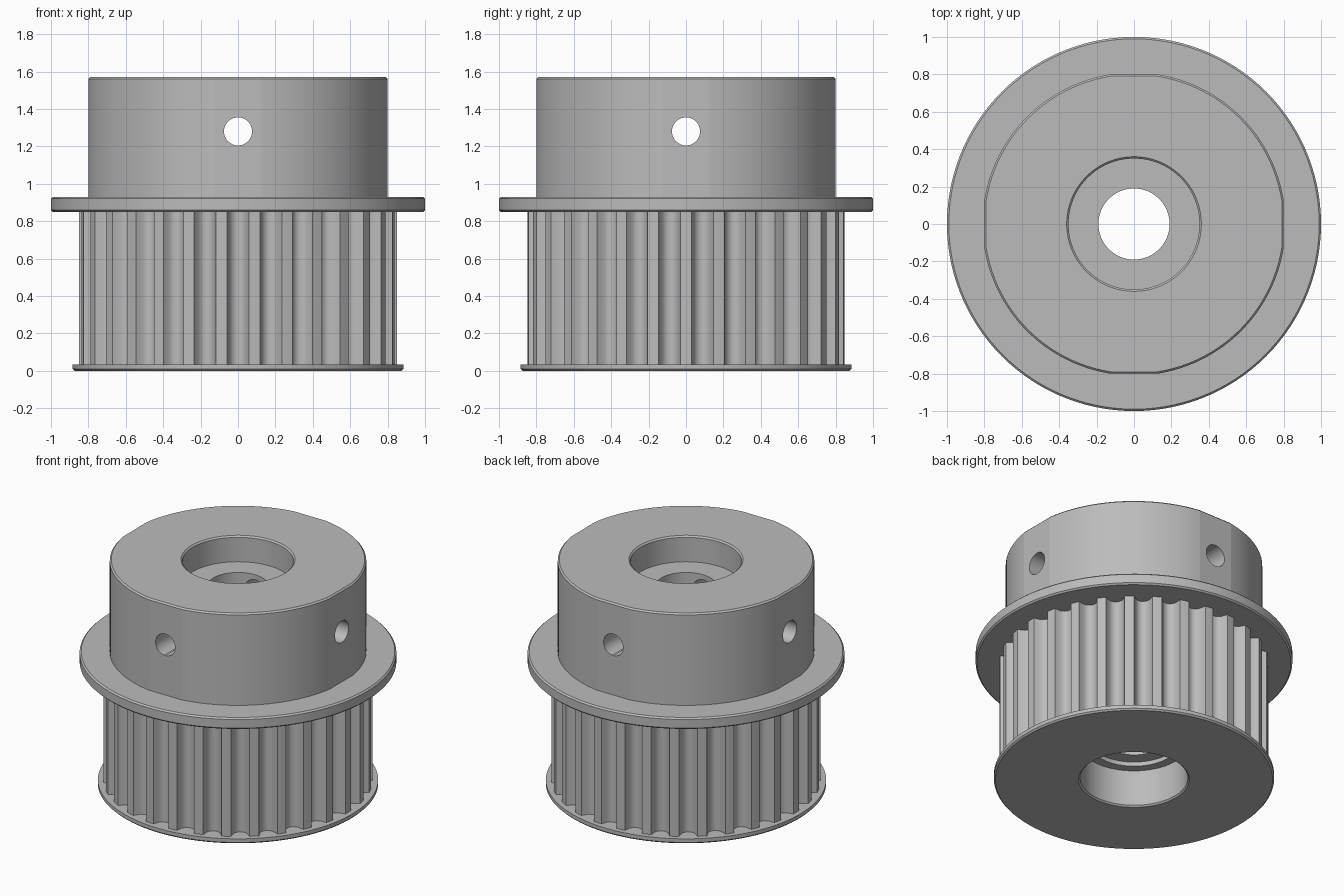
import bpy, bmesh, math

cube = bpy.data.objects.get("Cube")
if cube:
    bpy.data.objects.remove(cube, do_unlink=True)

# Single machined-metal colour
metal = bpy.data.materials.new("grey_metal")
metal.use_nodes = True
GREY = (0.5, 0.5, 0.5, 1.0)
metal.diffuse_color = GREY
metal.node_tree.nodes["Principled BSDF"].inputs["Base Color"].default_value = GREY

TEETH = 30
PITCH = 360 / TEETH
HUB_R, FLAT = 0.81, 0.80
BORE = 0.19          # shaft hole
POCKET = 0.34        # lower pocket
TOP_POCKET = 0.35    # upper pocket


def tooth_radius(deg):
    """Round-bottomed grooves, one centred on the front."""
    d = abs((deg + 90 + PITCH / 2) % PITCH - PITCH / 2)
    half = 4.0
    return 0.85 - (0.07 * math.sqrt(1 - (d / half) ** 2) if d < half else 0)


def hub_radius(inset):
    """Circle with four narrow flats."""
    def radius(deg):
        d = math.radians((deg + 45) % 90 - 45)
        return min(HUB_R, FLAT / math.cos(d)) - inset
    return radius


def select_only(obj):
    bpy.ops.object.select_all(action='DESELECT')
    obj.select_set(True)
    bpy.context.view_layer.objects.active = obj


def smooth(obj, angle):
    select_only(obj)
    bpy.ops.object.shade_smooth_by_angle(angle=math.radians(angle))


def ring_part(name, profile, segments):
    """Closed loft round z; each profile entry is (radius or function, height)."""
    bm = bmesh.new()
    rings = []
    for radius, z in profile:
        ring = []
        for i in range(segments):
            deg = 360 * i / segments
            r = radius(deg) if callable(radius) else radius
            a = math.radians(deg)
            ring.append(bm.verts.new((r * math.cos(a), r * math.sin(a), z)))
        rings.append(ring)
    for k, low in enumerate(rings):
        high = rings[(k + 1) % len(rings)]
        for i in range(segments):
            j = (i + 1) % segments
            bm.faces.new((low[i], low[j], high[j], high[i]))
    bmesh.ops.recalc_face_normals(bm, faces=bm.faces)
    mesh = bpy.data.meshes.new(name)
    bm.to_mesh(mesh)
    bm.free()
    mesh.materials.append(metal)
    obj = bpy.data.objects.new(name, mesh)
    bpy.context.collection.objects.link(obj)
    return obj


# Thin lower flange
lower = ring_part("lower_flange", [
    (0.35, 0), (0.875, 0), (0.885, 0.01), (0.885, 0.035),
    (POCKET, 0.035), (POCKET, 0.01)], 120)
smooth(lower, 20)

# Toothed barrel with a stepped pocket inside
barrel = ring_part("toothed_barrel", [
    (POCKET, 0.035), (tooth_radius, 0.035), (tooth_radius, 0.85),
    (BORE, 0.85), (BORE, 0.29), (0.28, 0.29), (0.28, 0.26), (POCKET, 0.26)], 360)
smooth(barrel, 30)

# Wide upper flange
upper = ring_part("upper_flange", [
    (BORE, 0.85), (0.99, 0.85), (1.0, 0.86), (1.0, 0.92),
    (0.99, 0.93), (BORE, 0.93)], 120)
smooth(upper, 20)

# Hub with flats, chamfered rim and upper pocket
hub = ring_part("hub", [
    (BORE, 0.93), (hub_radius(0), 0.93), (hub_radius(0), 1.56),
    (hub_radius(0.01), 1.57), (TOP_POCKET + 0.01, 1.57), (TOP_POCKET, 1.56),
    (TOP_POCKET, 1.39), (BORE, 1.39)], 120)

# Set-screw holes drilled through both axes
for rotation in ((math.pi / 2, 0, 0), (0, math.pi / 2, 0)):
    bpy.ops.mesh.primitive_cylinder_add(vertices=64, radius=0.075, depth=2,
                                        location=(0, 0, 1.28), rotation=rotation)
    drill = bpy.context.object
    drill.name = "screw_hole_cutter"
    drill.hide_render = True
    drill.data.materials.append(metal)
    cut = hub.modifiers.new("screw_hole", 'BOOLEAN')
    cut.operation = 'DIFFERENCE'
    cut.solver = 'EXACT'
    cut.object = drill
    select_only(hub)
    bpy.ops.object.modifier_apply(modifier=cut.name)
    bpy.data.objects.remove(drill, do_unlink=True)
smooth(hub, 7)
